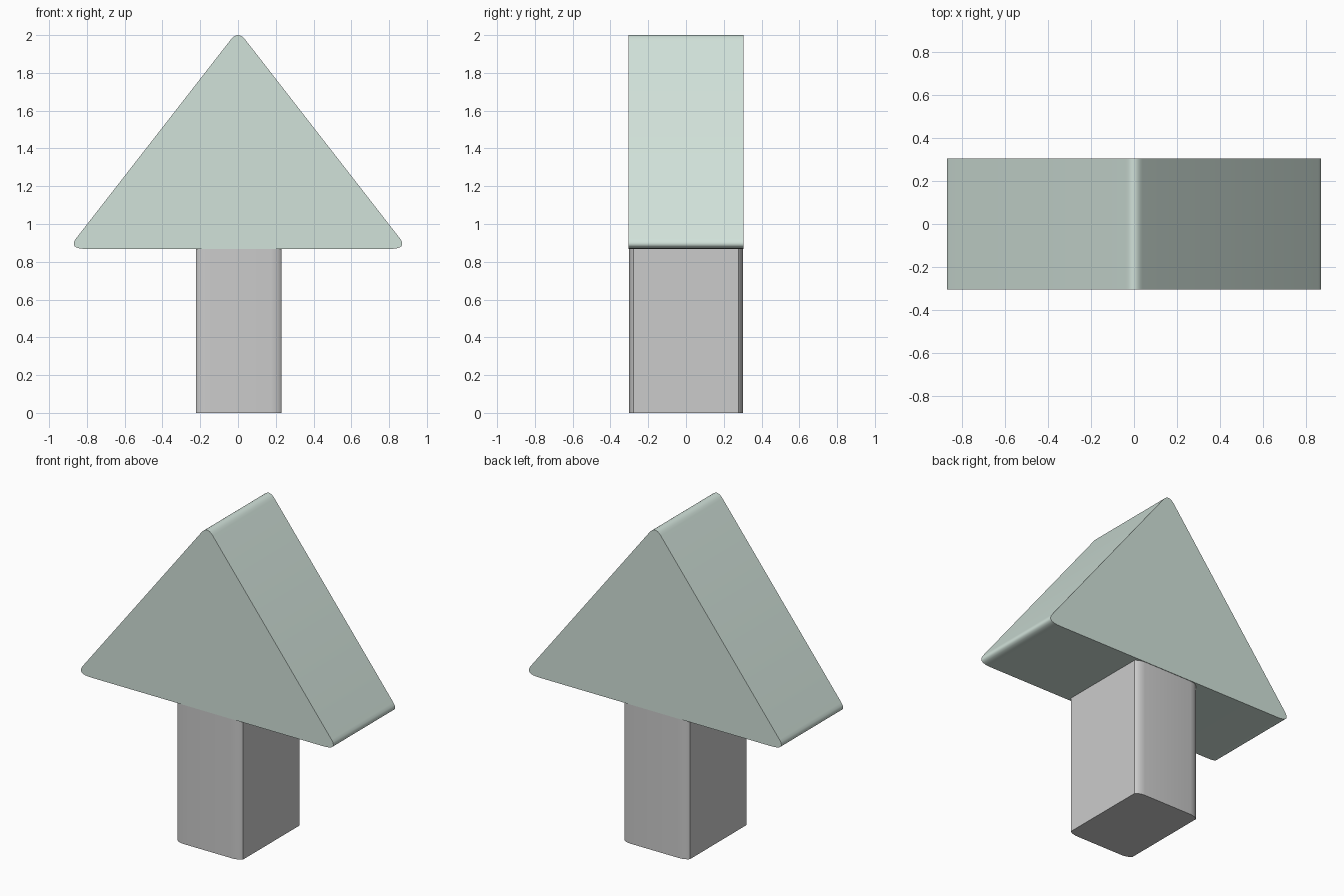
import bpy, bmesh, math
from mathutils import Vector

if "Cube" in bpy.data.objects:
    bpy.data.objects.remove(bpy.data.objects["Cube"])


def bend(a, ctrl, b, steps=8):
    """Quadratic curve from a to b pulled toward ctrl."""
    a, c, b = Vector(a), Vector(ctrl), Vector(b)
    return [a * (1 - t) ** 2 + c * 2 * t * (1 - t) + b * t * t
            for t in (i / steps for i in range(steps + 1))]


def prism(name, start, end):
    """Solid between two matching outlines."""
    bm = bmesh.new()
    lo = [bm.verts.new(p) for p in start]
    hi = [bm.verts.new(p) for p in end]
    n = len(lo)
    bm.faces.new(lo)
    bm.faces.new(hi[::-1])
    for i in range(n):
        j = (i + 1) % n
        bm.faces.new((lo[i], hi[i], hi[j], lo[j]))
    bmesh.ops.recalc_face_normals(bm, faces=bm.faces[:])
    mesh = bpy.data.meshes.new(name)
    bm.to_mesh(mesh)
    bm.free()
    obj = bpy.data.objects.new(name, mesh)
    bpy.context.collection.objects.link(obj)
    bpy.ops.object.select_all(action='DESELECT')
    obj.select_set(True)
    bpy.context.view_layer.objects.active = obj
    bpy.ops.object.shade_smooth_by_angle(angle=math.radians(30))
    return obj


# Triangular foliage with softened corners
depth = 0.304
corner = bend((0.80, 0.868), (0.900, 0.868), (0.857, 0.924))
tip = bend((0.039, 1.975), (0, 2.025), (-0.039, 1.975))
mirrored = [Vector((-p.x, p.y)) for p in reversed(corner)]
outline = corner + tip + mirrored
foliage = prism("foliage",
                [(p.x, -depth, p.y) for p in outline],
                [(p.x, depth, p.y) for p in outline])
green = bpy.data.materials.new("pale_green")
green.diffuse_color = (0.64, 0.76, 0.70, 1)
green.use_nodes = True
green.node_tree.nodes["Principled BSDF"].inputs["Base Color"].default_value = green.diffuse_color
foliage.data.materials.append(green)

# Trunk block, front and back easing away toward the sides
quarter = bend((0.226, 0.278), (0.21, 0.297), (0.17, 0.301))
back = quarter + [Vector((-p.x, p.y)) for p in reversed(quarter)]
section = back + [Vector((-p.x, -p.y)) for p in back]
trunk = prism("trunk",
              [(p.x + 0.004, p.y, 0) for p in section],
              [(p.x + 0.004, p.y, 0.868) for p in section])
